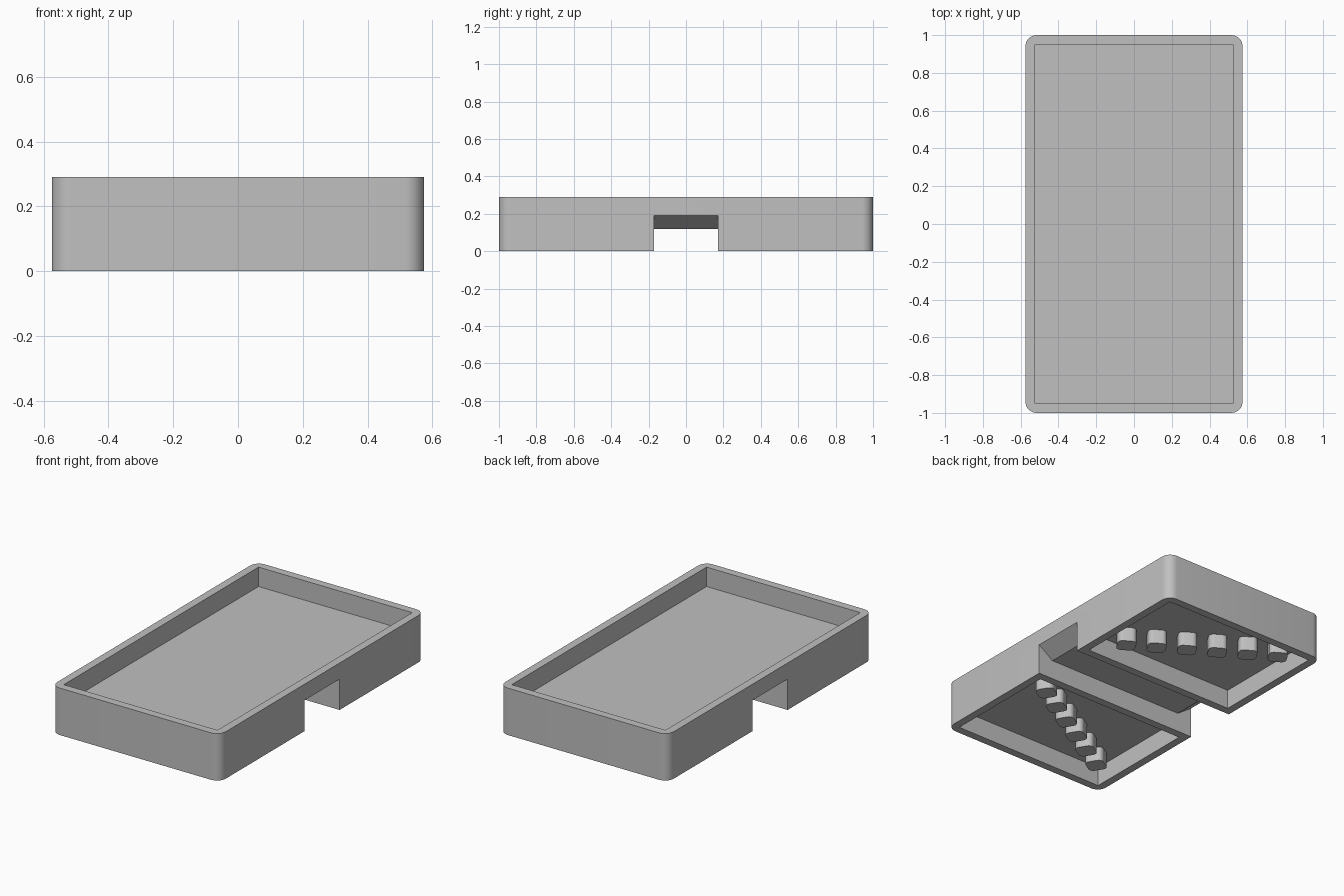
import bpy, bmesh, math
from mathutils import Matrix, Vector

old = bpy.data.objects.get("Cube")
if old:
    bpy.data.objects.remove(old, do_unlink=True)

WIDTH, LENGTH, HEIGHT = 1.15, 2.0, 0.29
WALL = 0.05
FLOOR, UNDERSIDE = 0.17, 0.12      # faces of the slab between tray and pockets
CHANNEL = 0.17                     # half width of the channel
NOTCH = 0.19                       # channel height at the outer faces

grey = bpy.data.materials.new("plain_grey")
grey.use_nodes = True
grey.diffuse_color = (0.53, 0.53, 0.53, 1)
grey.node_tree.nodes["Principled BSDF"].inputs["Base Color"].default_value = grey.diffuse_color


def finish(bm, name):
    bmesh.ops.recalc_face_normals(bm, faces=bm.faces)
    mesh = bpy.data.meshes.new(name)
    bm.to_mesh(mesh)
    bm.free()
    mesh.materials.append(grey)
    obj = bpy.data.objects.new(name, mesh)
    bpy.context.collection.objects.link(obj)
    return obj


def box(name, x, y, z, radius=0, angle=0):
    """Box between (low, high) ranges, with optional round upright edges."""
    bm = bmesh.new()
    bmesh.ops.create_cube(bm, size=1)
    size = Vector([r[1] - r[0] for r in (x, y, z)])
    centre = Vector([sum(r) / 2 for r in (x, y, z)])
    bmesh.ops.scale(bm, vec=size, verts=bm.verts)
    if radius:
        upright = [e for e in bm.edges
                   if abs(e.verts[0].co.z - e.verts[1].co.z) > size.z / 2]
        bmesh.ops.bevel(bm, geom=upright, offset=radius, segments=8,
                        profile=0.5, affect='EDGES')
    bm.transform(Matrix.Translation(centre) @ Matrix.Rotation(angle, 4, 'Z'))
    return finish(bm, name)


def prism(name, profile, y0, y1):
    """Extrude an x-z profile along y."""
    bm = bmesh.new()
    face = bm.faces.new([bm.verts.new((x, y0, z)) for x, z in profile])
    made = bmesh.ops.extrude_face_region(bm, geom=[face])["geom"]
    bmesh.ops.translate(bm, vec=(0, y1 - y0, 0),
                        verts=[v for v in made if isinstance(v, bmesh.types.BMVert)])
    return finish(bm, name)


def cut(target, cutter):
    cutter.hide_render = True
    mod = target.modifiers.new("cut", 'BOOLEAN')
    mod.operation = 'DIFFERENCE'
    mod.solver = 'EXACT'
    mod.object = cutter
    bpy.context.view_layer.objects.active = target
    bpy.ops.object.modifier_apply(modifier=mod.name)
    bpy.data.objects.remove(cutter, do_unlink=True)


def smooth(obj):
    bpy.ops.object.select_all(action='DESELECT')
    obj.select_set(True)
    bpy.context.view_layer.objects.active = obj
    bpy.ops.object.shade_smooth_by_angle(angle=math.radians(30))


# Tray body with rounded corners
hx, hy = WIDTH / 2, LENGTH / 2
tray = box("tray_body", (-hx, hx), (-hy, hy), (0, HEIGHT), radius=0.06)

# Upper recess
ix, iy = hx - WALL, hy - WALL
cut(tray, box("recess_cutter", (-ix, ix), (-iy, iy), (FLOOR, HEIGHT + 0.1)))

# Cross channel underneath, its ceiling sloping up at both ends
slope = (NOTCH - UNDERSIDE) / 0.1
far = 0.1
edge = NOTCH + slope * far
cut(tray, prism("channel_cutter",
                [(-hx - far, -far), (hx + far, -far), (hx + far, edge),
                 (hx - 0.1, UNDERSIDE), (0.1 - hx, UNDERSIDE), (-hx - far, edge)],
                -CHANNEL, CHANNEL))

# Lower pockets, front and back
for side in (-1, 1):
    span = sorted((side * (CHANNEL + WALL), side * iy))
    cut(tray, box("pocket_cutter", (-ix, ix), span, (-0.1, UNDERSIDE)))
smooth(tray)

# Slanting row of plain raised blocks in each pocket
COUNT, HALF = 6, 0.055
for side, place in ((-1, "front"), (1, "back")):
    start = Vector((0.36, side * 0.36))
    end = Vector((-0.40, side * 0.82))
    direction = end - start
    angle = math.atan2(direction.y, direction.x)
    for i in range(COUNT):
        p = start.lerp(end, i / (COUNT - 1))
        block = box(f"{place}_pocket_block_{i + 1}",
                    (p.x - HALF, p.x + HALF), (p.y - HALF, p.y + HALF),
                    (0.03, UNDERSIDE + 0.01), radius=0.03, angle=angle)
        smooth(block)
